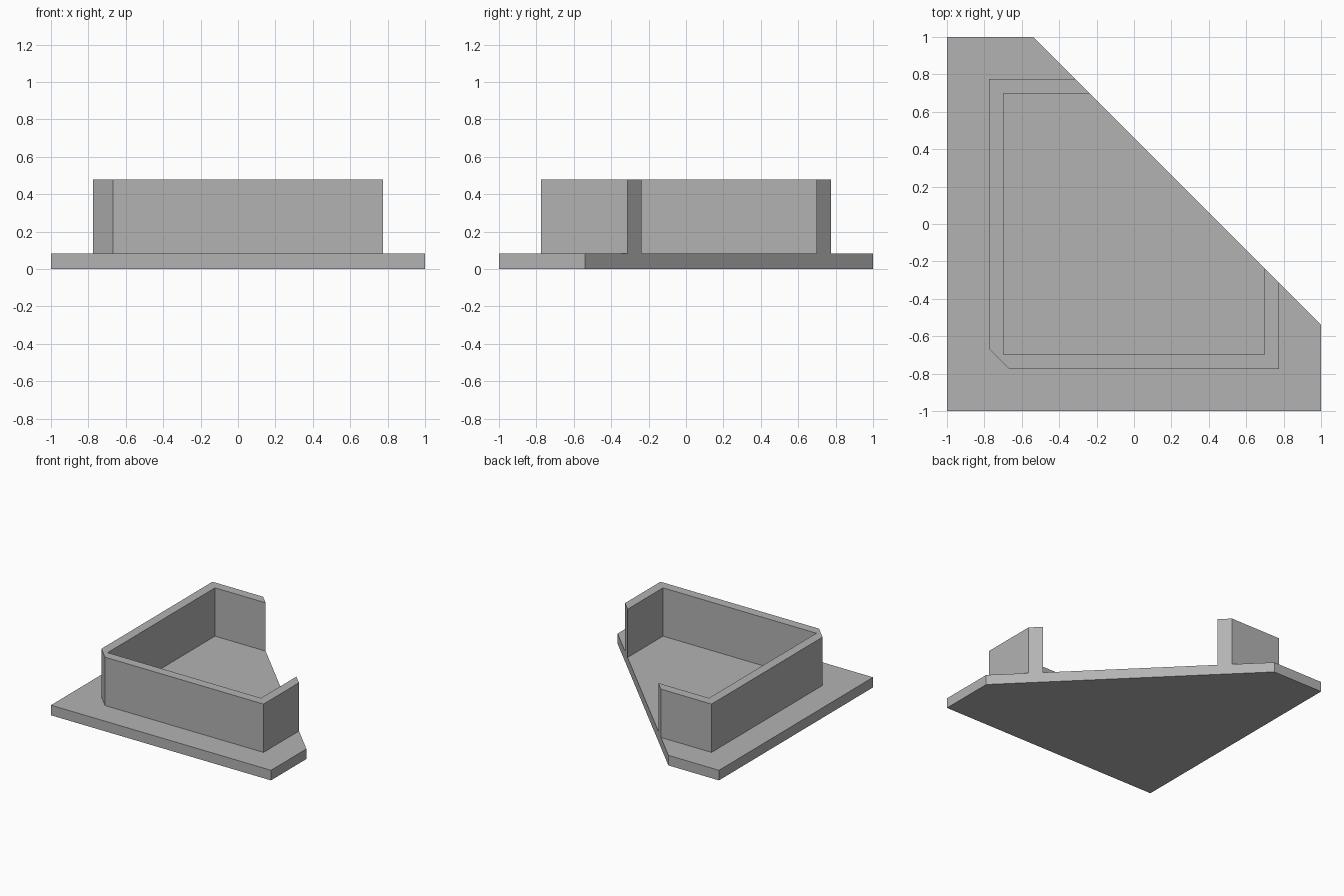
import bpy
import bmesh

if "Cube" in bpy.data.objects:
    bpy.data.objects.remove(bpy.data.objects["Cube"], do_unlink=True)

# Plain grey used for every part
grey = bpy.data.materials.new("plain grey")
grey.use_nodes = True
colour = (0.45, 0.45, 0.45, 1)
grey.diffuse_color = colour
grey.node_tree.nodes["Principled BSDF"].inputs["Base Color"].default_value = colour


def extrude_outline(name, outline, bottom, top):
    """Solid prism from a counter-clockwise outline."""
    bm = bmesh.new()
    face = bm.faces.new([bm.verts.new((x, y, bottom)) for x, y in outline])
    result = bmesh.ops.extrude_face_region(bm, geom=[face], use_keep_orig=True)
    raised = [v for v in result["geom"] if isinstance(v, bmesh.types.BMVert)]
    bmesh.ops.translate(bm, verts=raised, vec=(0, 0, top - bottom))
    bmesh.ops.recalc_face_normals(bm, faces=bm.faces)
    mesh = bpy.data.meshes.new(name)
    bm.to_mesh(mesh)
    bm.free()
    mesh.materials.append(grey)
    obj = bpy.data.objects.new(name, mesh)
    bpy.context.collection.objects.link(obj)
    return obj


def mirrored(half):
    """Complete an outline that is symmetric about the x = y diagonal."""
    return half + [(y, x) for x, y in reversed(half)]


CUT = 0.46       # the sloping side lies on x + y = CUT
OUTER = 0.774    # outer wall faces
INNER = 0.697    # inner wall faces
CHAMFER = 0.667  # where the chamfered corner meets the outer faces
FLOOR = 0.083
TOP = 0.48

# Base plate: square with one corner sliced off
base = [(-1, -1), (1, -1), (1, CUT - 1), (CUT - 1, 1), (-1, 1)]
extrude_outline("base_plate", base, 0, FLOOR)

# Upright wall, open on the sloping side, with a chamfered outer corner
half_wall = [
    (-INNER, -INNER), (INNER, -INNER), (INNER, CUT - INNER),
    (OUTER, CUT - OUTER), (OUTER, -OUTER), (-CHAMFER, -OUTER),
]
# The inner corner lies on the diagonal, so its mirrored copy is dropped
extrude_outline("corner_wall", mirrored(half_wall)[:-1], FLOOR, TOP)
